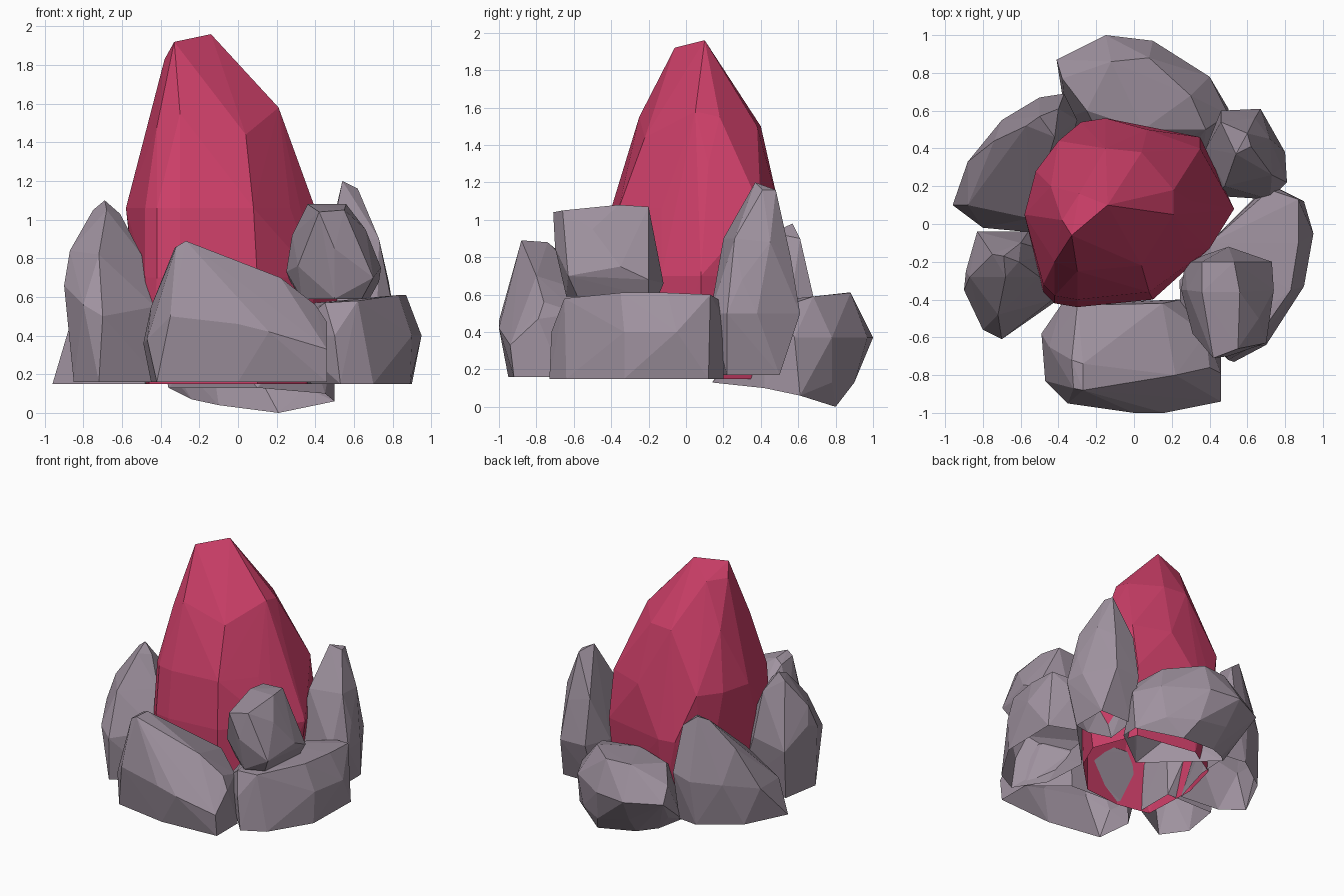
import bpy, bmesh


def material(name, colour):
    m = bpy.data.materials.new(name)
    m.diffuse_color = (*colour, 1)
    return m


PINK = material("crystal pink", (0.61, 0.05, 0.14))
GREY = material("stone grey", (0.35, 0.29, 0.35))


def facet_stone(name, mat, points, base_limit=0.25):
    """Flat-faceted shell: convex skin around corner points, open underneath."""
    bm = bmesh.new()
    for p in points:
        bm.verts.new(p)
    bmesh.ops.convex_hull(bm, input=bm.verts[:])
    junk = [v for v in bm.verts if not v.link_faces]
    bmesh.ops.delete(bm, geom=junk, context='VERTS')
    bmesh.ops.recalc_face_normals(bm, faces=bm.faces[:])
    base = [f for f in bm.faces if f.normal.z < -0.75
            and f.calc_center_median().z < base_limit]
    bmesh.ops.delete(bm, geom=base, context='FACES')
    mesh = bpy.data.meshes.new(name)
    bm.to_mesh(mesh)
    bm.free()
    mesh.materials.append(mat)
    ob = bpy.data.objects.new(name, mesh)
    bpy.context.collection.objects.link(ob)
    return ob


def ring(z, *xy):
    return [(x, y, z) for x, y in xy]


# Tall central crystal: rings from open base to slanted tip
facet_stone("crystal", PINK,
    ring(0.15, (-.46, -.38), (-.2, -.43), (.1, -.4), (.35, -.15), (.45, .08),
         (.32, .42), (-.15, .5), (-.4, .35), (-.48, .05))
    + ring(0.7, (-.42, -.42), (-.3, -.44), (.1, -.4), (.4, -.13), (.53, .08),
           (.35, .46), (-.15, .56), (-.28, .54), (-.48, -.36))
    + ring(1.06, (-.58, .05), (-.52, .28), (-.4, .44), (.07, .5), (.35, .4),
           (.39, .1), (.27, -.13), (.08, -.36), (-.3, -.4), (-.42, -.38),
           (-.48, -.32))
    + [(.21, .05, 1.58), (.21, .18, 1.55), (.31, .12, 1.3), (.04, -.22, 1.44),
       (-.15, .4, 1.5), (.04, .38, 1.5), (-.44, .2, 1.5), (-.42, -.2, 1.48),
       (-.3, -.25, 1.55)]
    + [(-.14, .1, 1.96), (-.33, -.06, 1.92), (-.38, .02, 1.83),
       (-.29, .16, 1.83)])

# Wide front stone, ridge falling to the right
facet_stone("front_stone", GREY,
    ring(0.16, (-.45, -.6), (-.42, -.88), (0, -.95), (.46, -.92), (.46, -.66),
         (.2, -.45), (-.3, -.43))
    + [(-.49, -.58, .36), (-.47, -.83, .38), (-.35, -.95, .5), (0, -1, .46),
       (.16, -1, .42), (.46, -.79, .47), (.38, -.58, .5), (.25, -.4, .4),
       (-.38, -.42, .45), (-.45, -.65, .55)]
    + [(-.32, -.87, .86), (-.27, -.88, .89), (-.27, -.74, .88),
       (-.33, -.72, .85), (.22, -.8, .7), (.4, -.76, .56), (.46, -.94, .33),
       (.15, -.42, .58), (-.3, -.43, .62)])

# Low block on the right
facet_stone("right_block", GREY,
    ring(0.15, (.53, -.73), (.7, -.64), (.89, -.33), (.9, .12), (.7, .2),
         (.38, -.5), (.36, -.15))
    + [(.95, -.05, .4), (.9, -.33, .4), (.72, .21, .45), (.25, -.5, .4),
       (.24, -.3, .45), (.5, -.72, .4)]
    + [(.72, .18, .57), (.87, .13, .6), (.87, -.1, .61), (.83, -.35, .61),
       (.62, -.65, .58), (.45, -.65, .57), (.4, -.1, .57)])

# Small stone resting on the right block
facet_stone("upper_stone", GREY,
    ring(0.59, (.33, -.2), (.33, -.5), (.5, -.64), (.64, -.58), (.68, -.2),
         (.55, -.15))
    + [(.25, -.35, .73), (.27, -.2, .68), (.31, -.58, .76), (.5, -.7, .85),
       (.7, -.63, .7), (.74, -.35, .75), (.73, -.2, .68), (.5, -.12, .66)]
    + [(.28, -.35, .92), (.66, -.5, .95), (.36, -.2, 1.06), (.53, -.2, 1.07),
       (.36, -.36, 1.08), (.56, -.36, 1.08), (.55, -.66, 1.05),
       (.42, -.71, 1.04)], 0.65)

# Tall pointed stone at right rear
facet_stone("right_rear_stone", GREY,
    ring(0.17, (.42, .25), (.6, .2), (.72, .22), (.72, .5), (.45, .5))
    + ring(0.5, (.42, .15), (.72, .13), (.81, .22), (.8, .38), (.67, .61),
           (.46, .6), (.38, .4))
    + [(.48, .2, .9), (.73, .26, .9), (.72, .45, .88), (.64, .56, .8),
       (.46, .54, .85), (.78, .3, .68), (.54, .37, 1.2), (.62, .41, 1.16),
       (.6, .48, 1.16)])

# Rounded low stone at the back, sagging to the ground
facet_stone("back_stone", GREY,
    [(.21, .8, 0), (.5, .61, .06), (-.1, .76, .04), (-.24, .68, .07),
     (-.36, .56, .13), (.1, .14, .13), (.45, .42, .1), (.14, .9, .13),
     (.35, .78, .13), (-.12, .88, .18), (-.35, .72, .2)]
    + ring(0.37, (-.41, .87), (-.15, 1.0), (.1, .97), (.4, .78), (.5, .58),
           (.37, .42), (-.2, .5), (-.34, .66), (-.1, .3))
    + [(-.38, .77, .48), (-.12, .86, .61), (.08, .88, .61), (.3, .68, .59),
       (.38, .5, .53), (.05, .5, .57), (-.25, .6, .56)])

# Slanted stone at left rear, low toe to the left
facet_stone("left_rear_stone", GREY,
    ring(0.15, (-.96, .1), (-.8, .42), (-.52, .62), (-.36, .6), (-.38, .3),
         (-.48, -.05), (-.8, -.02))
    + [(-.88, .33, .42), (-.7, .55, .48), (-.5, .67, .5), (-.37, .69, .55),
       (-.3, .55, .5), (-.88, .1, .42), (-.74, .44, .74), (-.55, .03, .55),
       (-.5, .57, .98), (-.57, .52, .95), (-.42, .46, .93), (-.4, .61, .9)])

# Tall stone on the left
facet_stone("left_stone", GREY,
    ring(0.16, (-.85, -.4), (-.72, -.58), (-.4, -.4), (-.4, -.1),
         (-.8, -.1))
    + [(-.9, -.35, .66), (-.89, -.25, .7), (-.83, -.04, .55),
       (-.56, -.04, .6), (-.43, -.15, .6), (-.43, -.4, .55),
       (-.7, -.61, .5), (-.8, -.56, .56)]
    + [(-.87, -.28, .84), (-.72, -.48, .82), (-.5, -.28, .82),
       (-.69, -.17, 1.1), (-.75, -.16, 1.05), (-.61, -.2, 1.03),
       (-.68, -.28, 1.05), (-.6, -.1, .95)])
